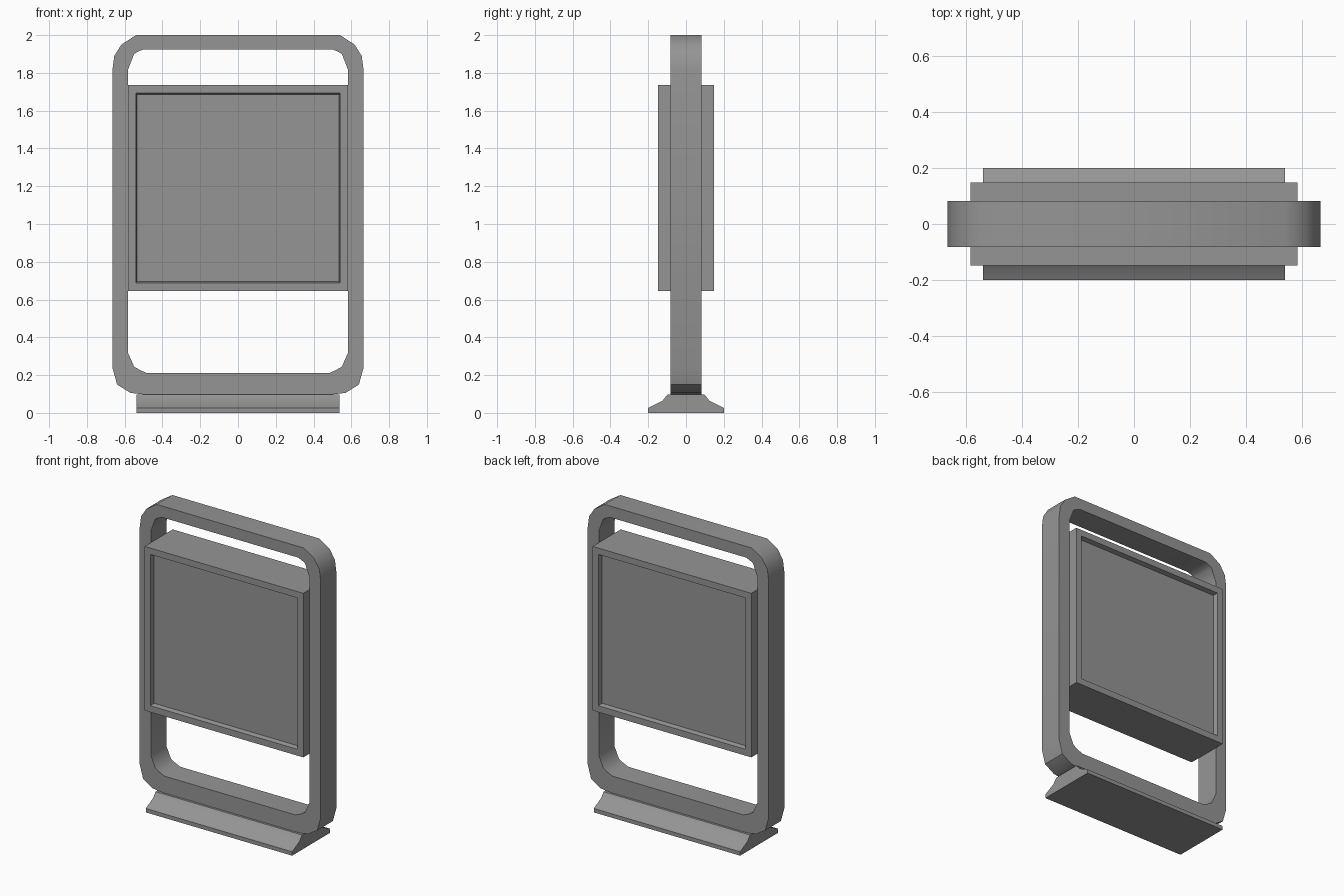
import bpy
import bmesh
import math

cube = bpy.data.objects.get("Cube")
if cube:
    bpy.data.objects.remove(cube)

grey = bpy.data.materials.new("plain_grey")
grey.use_nodes = True
grey.diffuse_color = (0.3, 0.3, 0.3, 1)
grey.node_tree.nodes["Principled BSDF"].inputs["Base Color"].default_value = (0.3, 0.3, 0.3, 1)


def finish(name, bm):
    """Turn a bmesh into a named, coloured, smooth-by-angle object."""
    bmesh.ops.recalc_face_normals(bm, faces=bm.faces)
    mesh = bpy.data.meshes.new(name)
    bm.to_mesh(mesh)
    bm.free()
    mesh.materials.append(grey)
    obj = bpy.data.objects.new(name, mesh)
    bpy.context.collection.objects.link(obj)
    bpy.ops.object.select_all(action='DESELECT')
    obj.select_set(True)
    bpy.context.view_layer.objects.active = obj
    bpy.ops.object.shade_smooth_by_angle(angle=math.radians(42))
    return obj


def mirrored_loop(half):
    """Close a right-hand outline by mirroring it across x = 0."""
    return half + [(-x, z) for x, z in reversed(half)]


# Rounded frame: outer and inner outlines, right half from bottom to top
outer = mirrored_loop([(0.50, 0.098), (0.57, 0.106), (0.64, 0.15), (0.665, 0.24),
                       (0.665, 1.815), (0.655, 1.89), (0.617, 1.95), (0.54, 2.0)])
inner = mirrored_loop([(0.48, 0.21), (0.515, 0.225), (0.55, 0.245), (0.583, 0.32),
                       (0.583, 1.815), (0.55, 1.90), (0.53, 1.912), (0.50, 1.925)])
bm = bmesh.new()
rings = [[bm.verts.new((x, y, z)) for x, z in outline]
         for outline, y in ((outer, -0.082), (outer, 0.082), (inner, 0.082), (inner, -0.082))]
count = len(outer)
for r in range(4):
    a, b = rings[r], rings[(r + 1) % 4]
    for i in range(count):
        j = (i + 1) % count
        bm.faces.new((a[i], a[j], b[j], b[i]))
finish("rounded_frame", bm)

# Display box with a shallow recess on the front and back
bm = bmesh.new()
bmesh.ops.create_cube(bm, size=1)
for v in bm.verts:
    v.co.x *= 1.166
    v.co.y *= 0.295
    v.co.z = 1.19 + v.co.z * 1.09
bm.normal_update()
for face in [f for f in bm.faces if abs(f.normal.y) > 0.9]:
    side = math.copysign(1, face.normal.y)
    bmesh.ops.inset_region(bm, faces=[face], thickness=0.06)
    bmesh.ops.inset_region(bm, faces=[face], thickness=0.01)
    for v in face.verts:
        v.co.y -= side * 0.03
finish("display_box", bm)

# Flared foot extruded along x
half = [(0.2, 0), (0.2, 0.026), (0.125, 0.064), (0.097, 0.098)]
bm = bmesh.new()
profile = bm.faces.new([bm.verts.new((-0.538, y, z)) for y, z in mirrored_loop(half)])
sweep = bmesh.ops.extrude_face_region(bm, geom=[profile], use_keep_orig=True)
for v in sweep["geom"]:
    if isinstance(v, bmesh.types.BMVert):
        v.co.x = 0.538
finish("foot", bm)
